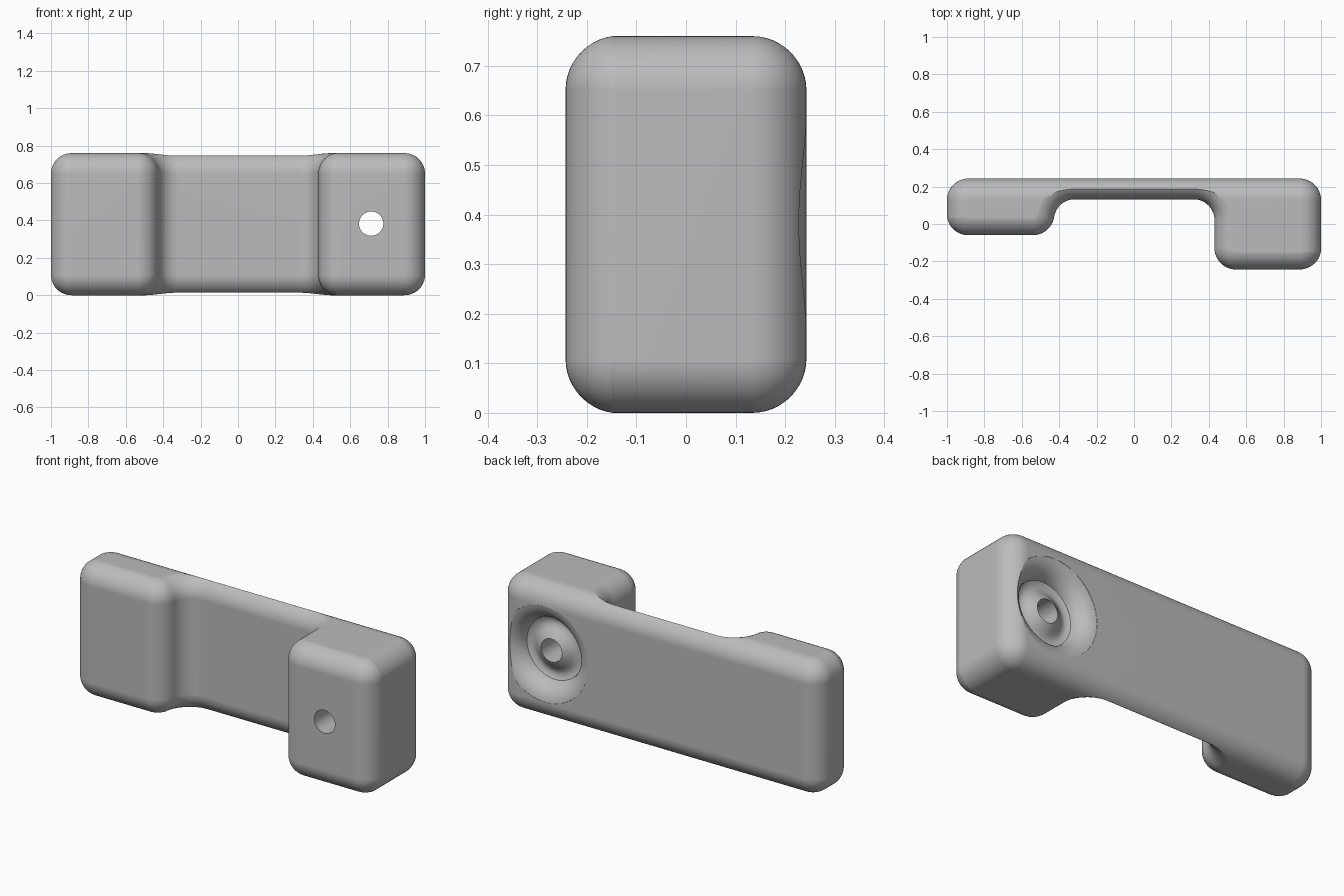
import bpy, bmesh
from math import sin, cos, acos, degrees, radians, pi

cube = bpy.data.objects.get("Cube")
if cube:
    bpy.data.objects.remove(cube, do_unlink=True)

HEIGHT = 0.76       # z size
BACK = 0.243        # back face y, the deep block reaches -BACK
WEB = 0.132         # front face of the thin web
SHALLOW = -0.06     # front face of the shallow block
R = 0.115           # outer corner radius
ROUND = 0.11        # radius of edge rounding and inner fillets
STEPS = 12


def arc(cx, cy, r, a0, a1, n=STEPS):
    angles = [radians(a0 + (a1 - a0) * i / n) for i in range(n + 1)]
    return [(cx + r * cos(a), cy + r * sin(a)) for a in angles]


def loft(name, rings):
    """Skin a stack of equal point rings and cap both ends."""
    bm = bmesh.new()
    rows = [[bm.verts.new(p) for p in ring] for ring in rings]
    for low, high in zip(rows, rows[1:]):
        for i in range(len(low)):
            j = (i + 1) % len(low)
            bm.faces.new((low[i], low[j], high[j], high[i]))
    bm.faces.new(rows[0])
    bm.faces.new(rows[-1])
    bmesh.ops.recalc_face_normals(bm, faces=bm.faces)
    mesh = bpy.data.meshes.new(name)
    bm.to_mesh(mesh)
    bm.free()
    obj = bpy.data.objects.new(name, mesh)
    bpy.context.collection.objects.link(obj)
    return obj


def rounded_stack(name, outline, extra=0.0):
    """Stack an outline in z, insetting it so both end edges are rounded."""
    lower, upper = [], []
    for i in range(STEPS + 1):
        t = pi / 2 * i / STEPS
        inset, rise = ROUND * (1 - sin(t)), ROUND * (1 - cos(t)) - extra
        pts = outline(inset)
        lower.append([(x, y, rise) for x, y in pts])
        upper.append([(x, y, HEIGHT - rise) for x, y in pts])
    return loft(name, lower + upper[::-1])


def back_outline(d):
    x, y = 1 - R, BACK - R
    return ([(-1 + d, -0.6), (1 - d, -0.6)]
            + arc(x, y, R - d, 0, 90) + arc(-x, y, R - d, 90, 180))


MARGIN = 0.001      # keeps the two solids from sharing faces


def front_outline(d):
    side = 1 + MARGIN
    r, f = R - d, ROUND + d
    inner = WEB - ROUND
    # the shallow step is an S-curve whose two arcs meet below a right angle
    bend = acos(1 - (WEB - SHALLOW) / (R + ROUND))
    run = (R + ROUND) * sin(bend)
    bend = degrees(bend)
    return (arc(-side + R, SHALLOW + R, r, 180, 270)
            + arc(-0.318 - run, SHALLOW + R, r, 270, 270 + bend)
            + arc(-0.318, inner, f, 90 + bend, 90)
            + arc(0.43 - ROUND, inner, f, 90, 0)
            + arc(0.43 + R, -BACK + R, r, 180, 270)
            + arc(side - R, -BACK + R, r, 270, 360)
            + [(side - d, 0.6), (-side + d, 0.6)])


# Handle body: back shape trimmed by the front shape
body = rounded_stack("handle_body", back_outline)
front = rounded_stack("front_shape", front_outline, MARGIN)

# Flared recess with a raised centre and a through hole
recess = [(0.285, 0.27)]
for i in range(1, 11):
    a = radians(8 * i)
    recess.append((0.285 - 0.11 * sin(a), BACK - 0.11 * (1 - cos(a))))
recess += [(0.167, 0.147), (0.15, 0.14), (0.13, 0.143), (0.11, 0.155),
           (0.09, 0.172), (0.065, 0.185), (0.065, -0.5)]
dish = loft("recess_cutter", [
    [(x, y, z) for x, z in arc(0.712, HEIGHT / 2 + 0.003, r, 0, 352.5, 47)]
    for r, y in recess])

bpy.context.view_layer.objects.active = body
for tool, mode in ((front, 'INTERSECT'), (dish, 'DIFFERENCE')):
    tool.hide_render = True
    mod = body.modifiers.new("cut", 'BOOLEAN')
    mod.operation, mod.object, mod.solver = mode, tool, 'EXACT'
    bpy.ops.object.modifier_apply(modifier=mod.name)
    bpy.data.objects.remove(tool, do_unlink=True)

# Plain grey material
grey = bpy.data.materials.new("plain_grey")
colour = (0.5, 0.5, 0.5, 1)
grey.diffuse_color = colour
grey.use_nodes = True
grey.node_tree.nodes["Principled BSDF"].inputs["Base Color"].default_value = colour
body.data.materials.clear()
body.data.materials.append(grey)

bpy.ops.object.select_all(action='DESELECT')
body.select_set(True)
bpy.ops.object.shade_smooth_by_angle(angle=radians(35))
body.modifiers.new("even_normals", 'WEIGHTED_NORMAL').keep_sharp = True
